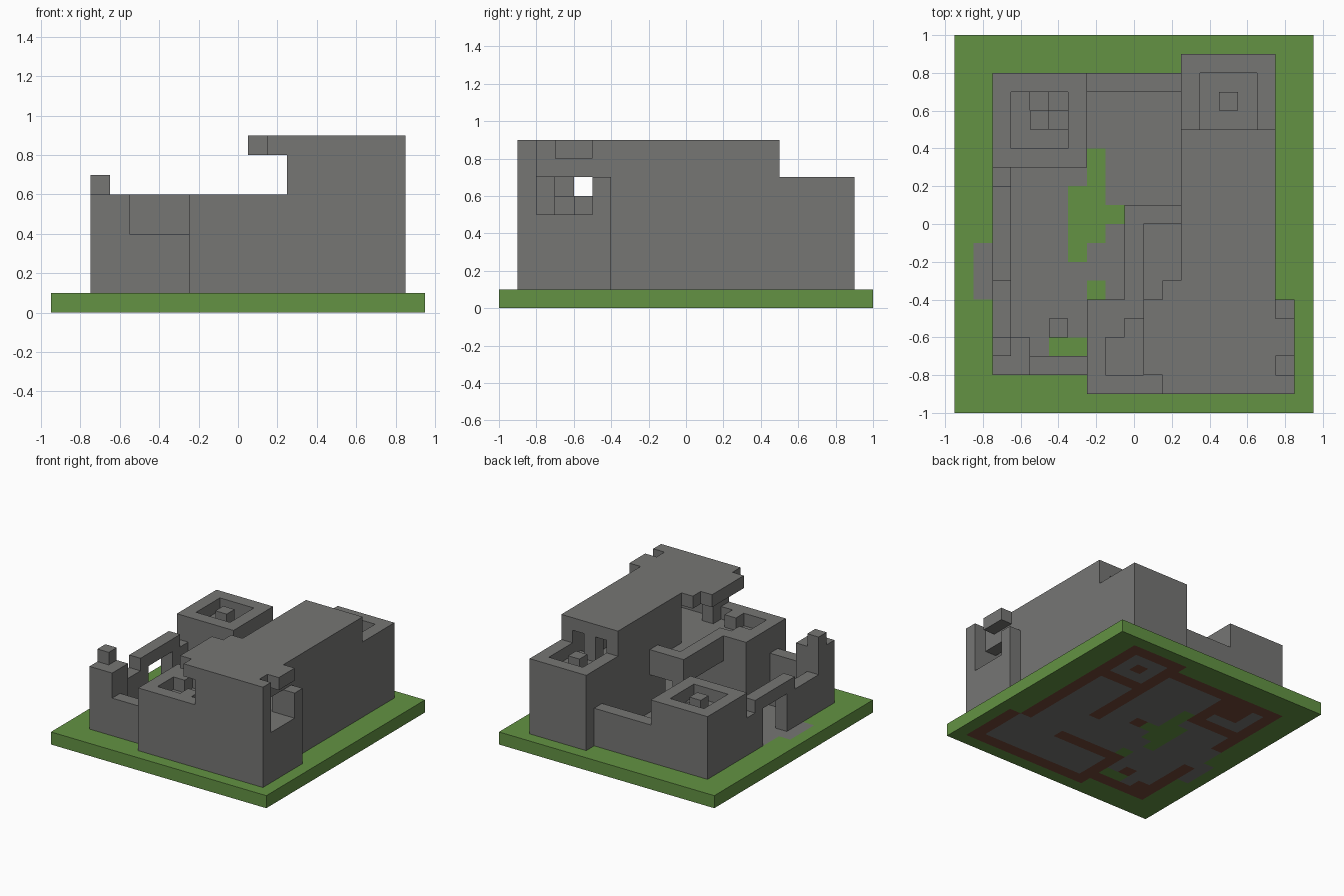
import bpy, bmesh
from mathutils import Vector

old = bpy.data.objects.get("Cube")
if old:
    bpy.data.objects.remove(old, do_unlink=True)

CELL = 0.1
ORIGIN = Vector((-0.95, -1.0, 0.0))


def material(name, rgb):
    m = bpy.data.materials.new(name)
    m.use_nodes = True
    m.diffuse_color = (*rgb, 1)
    m.node_tree.nodes["Principled BSDF"].inputs["Base Color"].default_value = (*rgb, 1)
    return m


STONE = material("grey stone", (0.18, 0.18, 0.175))
GRASS = material("green grass", (0.125, 0.29, 0.056))
EARTH = material("brown foundation", (0.17, 0.065, 0.04))

footprints = []


def finish(bm, name, mats):
    mesh = bpy.data.meshes.new(name)
    bm.to_mesh(mesh)
    bm.free()
    for m in mats:
        mesh.materials.append(m)
    bpy.context.collection.objects.link(bpy.data.objects.new(name, mesh))


def part(name, *boxes):
    """One stone object from boxes given in cells: x0, x1, y0, y1, z0, z1."""
    bm = bmesh.new()
    for x0, x1, y0, y1, z0, z1 in boxes:
        lo, hi = Vector((x0, y0, z0)), Vector((x1, y1, z1))
        verts = bmesh.ops.create_cube(bm, size=1)["verts"]
        for v in verts:
            v.co = ORIGIN + CELL * ((lo + hi) / 2 + v.co * (hi - lo))
        if z0 == 1:
            footprints.append((x0, x1, y0, y1))
    finish(bm, name, [STONE])


def ring(x0, x1, y0, y1, z0, z1):
    """Four walls, one cell thick."""
    return [(x0, x1, y0, y0 + 1, z0, z1), (x0, x1, y1 - 1, y1, z0, z1),
            (x0, x0 + 1, y0 + 1, y1 - 1, z0, z1), (x1 - 1, x1, y0 + 1, y1 - 1, z0, z1)]


# Stair tower at the back, with winding steps round a newel
part("stair_tower_walls", *ring(2, 7, 13, 18, 1, 6))
part("stair_tower_floor", (3, 4, 14, 17, 4, 5), (4, 6, 14, 15, 4, 5))
part("stair_tower_newel", (4, 5, 15, 16, 1, 6))
part("stair_tower_steps", (4, 5, 16, 17, 1, 4), (5, 6, 16, 17, 1, 3), (5, 6, 15, 16, 1, 2))

# Tall tower behind the hall
part("back_tower_walls", (12, 13, 15, 19, 1, 7), (16, 17, 15, 19, 1, 7), (13, 16, 18, 19, 1, 7))
part("back_tower_floor", (13, 16, 15, 18, 5, 6))
part("back_tower_newel", (14, 15, 16, 17, 1, 7))

# Courtyard walls
part("back_wall", (7, 12, 17, 18, 1, 4))
part("gate_jambs", (2, 3, 11, 13, 1, 4), (2, 3, 4, 8, 1, 4))
part("gate_lintel", (2, 3, 7, 12, 4, 5))
part("corner_turret", (2, 4, 2, 4, 1, 6))
part("turret_spike", (2, 3, 3, 4, 6, 7))
part("front_curtain_wall", (4, 7, 2, 3, 1, 4))
part("courtyard_block", (5, 6, 4, 5, 1, 2))

# Great hall
part("hall_front_wall", (7, 12, 1, 2, 1, 6), (12, 18, 1, 2, 1, 8))
part("hall_side_wall", (16, 17, 6, 15, 1, 8), (16, 17, 5, 6, 5, 8), (16, 17, 2, 5, 7, 8))
part("hall_side_bay", (17, 18, 2, 6, 1, 5), (17, 18, 5, 6, 5, 7))
part("hall_back_wall", (13, 16, 14, 15, 1, 6), (14, 15, 14, 15, 6, 8))
part("hall_inner_wall", (12, 13, 9, 15, 1, 8), (12, 13, 7, 9, 4, 8))
part("hall_cross_wall", (8, 13, 5, 6, 1, 4))
part("hall_upper_floor", (8, 17, 2, 6, 4, 5), (10, 16, 6, 10, 4, 5), (13, 16, 10, 14, 4, 5))
part("hall_post", (12, 13, 2, 3, 5, 8))
part("hall_roof", (12, 17, 1, 15, 8, 9), (11, 12, 1, 7, 8, 9), (10, 11, 2, 6, 8, 9),
     (17, 18, 1, 2, 8, 9), (17, 18, 3, 5, 8, 9))

# Terrace and balcony
part("terrace_wall", (7, 8, 2, 6, 1, 6))
part("terrace_parapet", (8, 9, 4, 6, 5, 6), (9, 10, 5, 6, 5, 6))
part("terrace_newel", (10, 11, 2, 3, 5, 6))
part("balcony_parapet", (9, 10, 6, 11, 4, 6), (10, 12, 10, 11, 4, 6))
part("balcony_pillar", (9, 10, 10, 11, 1, 4))

# Ground slab: grass, paved floor, and earth under the walls
PAVED = [(2, 17, 2, 18), (1, 2, 6, 9)]
LAWN = [(7, 8, 12, 14), (6, 8, 10, 12), (8, 9, 10, 11), (6, 7, 8, 10),
        (7, 8, 9, 10), (7, 8, 6, 7), (5, 7, 3, 4)]


def inside(p, rects):
    return any(a < p.x < b and c < p.y < d for a, b, c, d in rects)


bm = bmesh.new()
bmesh.ops.create_grid(bm, x_segments=19, y_segments=20, size=1)
for v in bm.verts:
    v.co = Vector((v.co.x * 0.95, v.co.y, CELL))
ext = bmesh.ops.extrude_face_region(bm, geom=bm.faces[:], use_keep_orig=True)
for v in ext["geom"]:
    if isinstance(v, bmesh.types.BMVert):
        v.co.z = 0
bmesh.ops.recalc_face_normals(bm, faces=bm.faces[:])
for f in bm.faces:
    if abs(f.normal.z) < 0.5:
        continue
    p = (f.calc_center_median() - ORIGIN) / CELL
    if inside(p, footprints):
        f.material_index = 2 if f.normal.z < 0 else 1
    elif inside(p, PAVED) and not inside(p, LAWN):
        f.material_index = 1
finish(bm, "ground_slab", [GRASS, STONE, EARTH])
